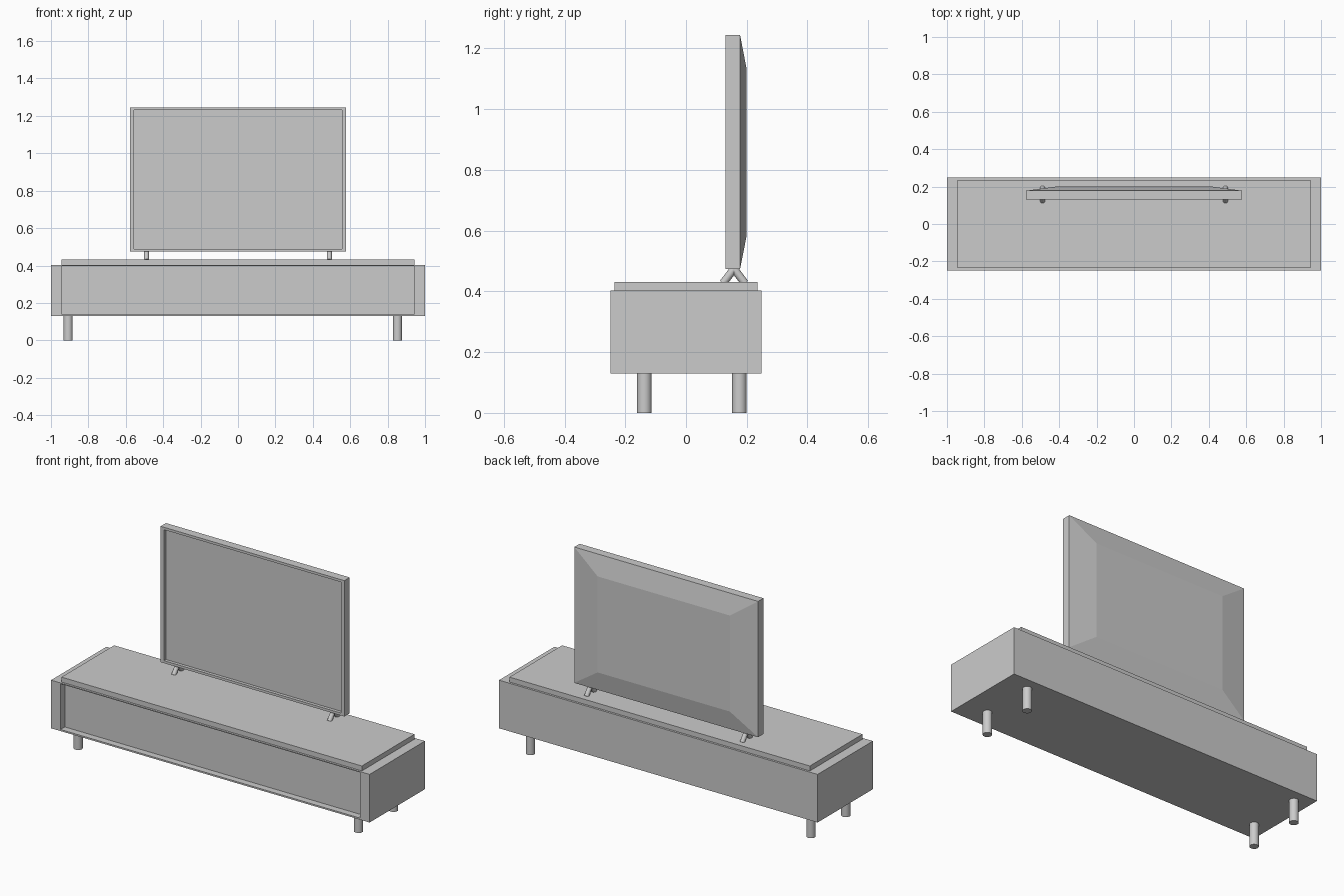
import bpy, bmesh
from mathutils import Vector

if "Cube" in bpy.data.objects:
    bpy.data.objects.remove(bpy.data.objects["Cube"])


def finish(name, bm):
    bmesh.ops.recalc_face_normals(bm, faces=bm.faces[:])
    me = bpy.data.meshes.new(name)
    bm.to_mesh(me)
    bm.free()
    ob = bpy.data.objects.new(name, me)
    bpy.context.collection.objects.link(ob)
    return ob


def box_mesh(x, y, z):
    bm = bmesh.new()
    bmesh.ops.create_cube(bm, size=1)
    for v in bm.verts:
        v.co = Vector([a[0] if c < 0 else a[1] for a, c in zip((x, y, z), v.co)])
    return bm


def step_face(bm, face, x, z, y):
    """Inset a front/back face and move the inner loop to rectangle x, z at depth y."""
    bmesh.ops.inset_individual(bm, faces=[face], thickness=0.003)
    mid = face.calc_center_median()
    for v in face.verts:
        v.co = Vector((x[v.co.x > mid.x], y, z[v.co.z > mid.z]))


def facing(bm, sign):
    bm.normal_update()
    return max(bm.faces, key=lambda f: f.normal.y * sign)


def rod(name, a, b, r, sides):
    a, b = Vector(a), Vector(b)
    d = b - a
    bpy.ops.mesh.primitive_cylinder_add(vertices=sides, radius=r, depth=d.length,
                                        location=(a + b) / 2,
                                        rotation=d.to_track_quat('Z', 'Y').to_euler())
    ob = bpy.context.object
    ob.name = name
    bpy.ops.object.shade_smooth_by_angle()


# cabinet with recessed front panel
bm = box_mesh((-1, 1), (-0.248, 0.248), (0.13, 0.403))
front = facing(bm, -1)
rx, rz = (-0.94, 0.94), (0.139, 0.398)
step_face(bm, front, rx, rz, -0.248)
step_face(bm, front, rx, rz, -0.21)
finish("cabinet", bm)

# raised top slab
finish("cabinet_top", box_mesh((-0.943, 0.943), (-0.236, 0.236), (0.403, 0.431)))

# cabinet legs
for side, x in (("left", -0.908), ("right", 0.853)):
    for end, y in (("front", -0.137), ("back", 0.176)):
        rod(f"{end}_{side}_leg", (x, y, 0), (x, y, 0.132), 0.024, 32)

# television: recessed screen in front, tapered back
bm = box_mesh((-0.577, 0.577), (0.13, 0.178), (0.474, 1.245))
front = facing(bm, -1)
back = facing(bm, 1)
sx, sz = (-0.556, 0.556), (0.488, 1.231)
step_face(bm, front, sx, sz, 0.13)
step_face(bm, front, sx, sz, 0.148)
step_face(bm, back, (-0.577, 0.577), (0.474, 1.245), 0.178)
for v in back.verts:
    v.co = Vector((0.415 if v.co.x > 0 else -0.415, 0.2, 1.13 if v.co.z > 0.86 else 0.585))
bmesh.ops.remove_doubles(bm, verts=bm.verts[:], dist=1e-5)
bmesh.ops.dissolve_degenerate(bm, edges=bm.edges[:], dist=1e-5)
finish("television", bm)

# splayed television feet
for side, x in (("left", -0.489), ("right", 0.489)):
    for end, s in (("front", -1), ("back", 1)):
        rod(f"television_{end}_{side}_foot", (x, 0.158 + s * 0.036, 0.427),
            (x, 0.158 - s * 0.002, 0.477), 0.013, 16)
